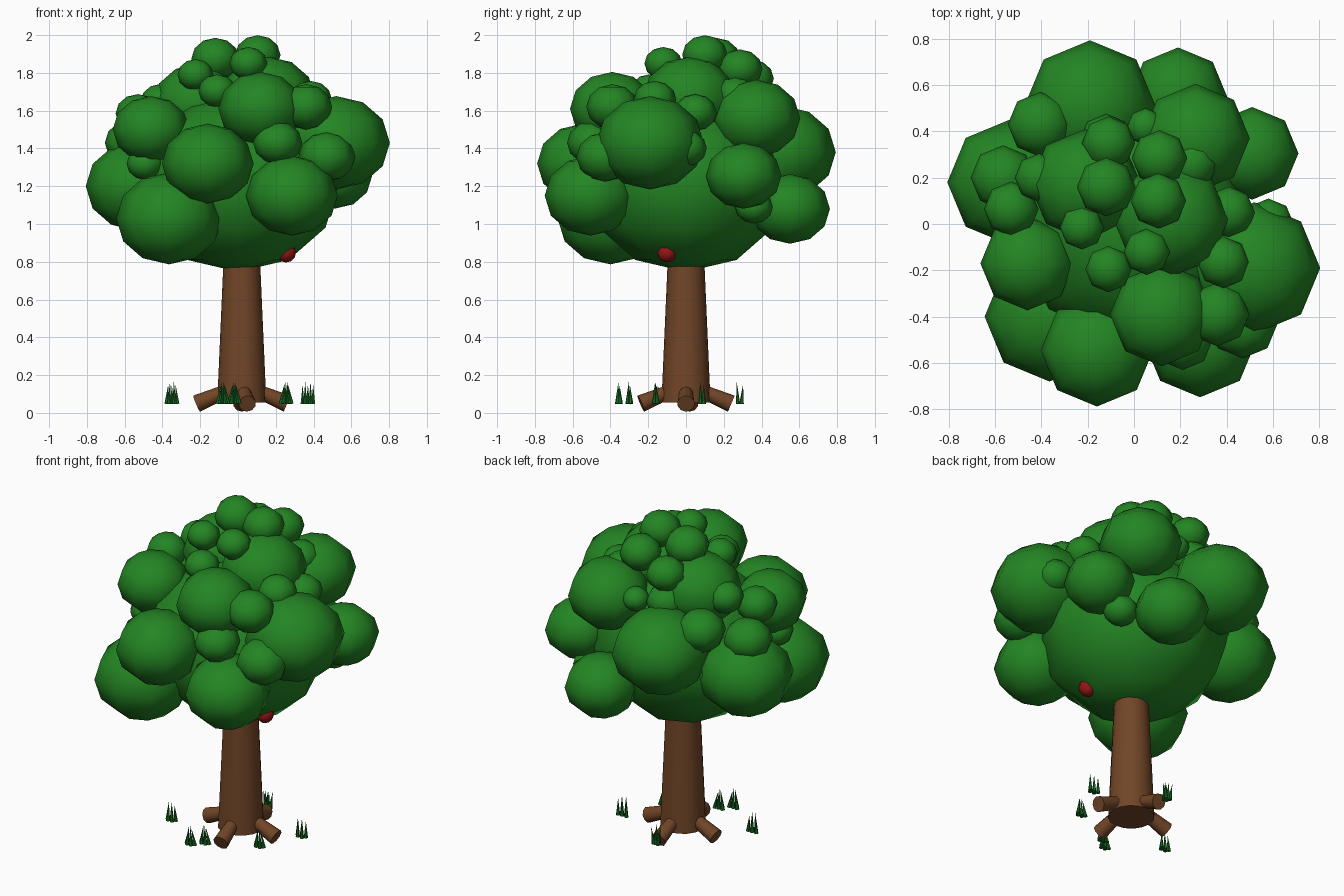
import bpy, math
from mathutils import Vector

def material(name, rgb):
    m = bpy.data.materials.new(name)
    m.diffuse_color = (*rgb, 1)
    return m

LEAF = material("leaf green", (0.017, 0.235, 0.017))
BARK = material("bark brown", (0.165, 0.060, 0.020))
GRASS = material("grass green", (0.008, 0.150, 0.016))
RED = material("fruit red", (0.30, 0.008, 0.008))

def finish(name, mat, angle=60):
    ob = bpy.context.object
    ob.name = name
    ob.data.materials.append(mat)
    bpy.ops.object.shade_smooth_by_angle(angle=math.radians(angle))
    return ob

def blob(name, x, y, z, r, mat=LEAF, squash=0.87):
    # eight-sided, slightly flattened ball
    bpy.ops.mesh.primitive_uv_sphere_add(segments=8, ring_count=6, radius=r, location=(x, y, z))
    bpy.context.object.scale.z = squash
    return finish(name, mat)

def rod(name, a, b, r1, r2, sides, mat):
    # tapered round bar from a to b
    a, b = Vector(a), Vector(b)
    d = b - a
    bpy.ops.mesh.primitive_cone_add(vertices=sides, radius1=r1, radius2=r2,
                                    depth=d.length, location=(a + b) / 2)
    bpy.context.object.rotation_euler = d.to_track_quat('Z', 'Y').to_euler()
    return finish(name, mat, 50)

# trunk and four roots
CX = 0.02
rod("trunk", (CX, 0, 0.055), (CX, 0, 0.85), 0.13, 0.095, 16, BARK)
for deg in (0, 90, 175, 277):
    c, s = math.cos(math.radians(deg)), math.sin(math.radians(deg))
    rod("root", (CX + 0.06 * c, 0.06 * s, 0.125), (CX + 0.24 * c, 0.24 * s, 0.049),
        0.034, 0.046, 10, BARK)

# core of the crown
blob("crown_core", 0, 0, 1.215, 0.535, squash=0.875)

# large foliage clusters
for p in [(-0.19, 0.51, 1.38, 0.283), (0.19, 0.55, 1.08, 0.212), (0.265, 0.37, 1.56, 0.235),
          (0.51, 0.305, 1.255, 0.2), (0.52, -0.19, 1.43, 0.284), (0.12, -0.39, 1.61, 0.224),
          (-0.16, -0.545, 1.32, 0.243), (-0.365, -0.4, 1.03, 0.28), (0.285, -0.505, 1.15, 0.243),
          (-0.535, 0.18, 1.2, 0.271), (-0.46, -0.17, 1.5, 0.203), (-0.21, 0.17, 1.64, 0.24),
          (0.16, 0.02, 1.67, 0.248)]:
    blob("large_foliage", *p)

# small foliage clusters on the top and between the large ones
for p in [(-0.565, 0.2, 1.43, 0.14), (-0.53, 0.065, 1.585, 0.118), (-0.405, 0.43, 1.53, 0.14),
          (-0.41, 0.2, 1.65, 0.105), (-0.11, 0.35, 1.77, 0.115), (0.105, 0.1, 1.895, 0.12),
          (0.11, 0.285, 1.82, 0.12), (-0.12, 0.16, 1.875, 0.127), (-0.225, -0.015, 1.79, 0.095),
          (-0.12, 0.36, 1.61, 0.115)]:
    blob("small_foliage", *p)
for p in [(0.055, -0.12, 1.85, 0.1), (-0.11, -0.195, 1.705, 0.1), (0.385, -0.165, 1.66, 0.112),
          (0.36, -0.39, 1.62, 0.138), (0.41, 0.05, 1.59, 0.112), (0.25, 0.26, 1.68, 0.11),
          (0.05, 0.42, 1.6, 0.08), (0.21, -0.5, 1.43, 0.13), (0.47, -0.43, 1.355, 0.15),
          (0.4, 0.36, 1.09, 0.1), (0.58, 0.0, 1.4, 0.11), (-0.49, -0.18, 1.32, 0.1)]:
    blob("small_foliage", *p)

# fruit barely peeking out under the crown
blob("fruit", 0.255, -0.1, 0.848, 0.052, RED, 1.0)

# grass tufts: x, y, how far the tips spread compared with the base
for x, y, spread in [(-0.35, -0.155, 0.7), (-0.08, -0.355, 0.3), (-0.02, -0.3, 0.3),
                     (0.255, -0.16, 0.35), (0.37, 0.085, 1.0), (0.0, 0.285, 1.9)]:
    base = 0.014 if spread < 1.5 else 0.007
    for k in range(5):
        o = (k - 2) * base
        dy = 0.009 * (-1) ** k
        rod("grass_blade", (x + o, y + dy, 0.048),
            (x + o * spread, y + dy * spread, 0.15 + 0.015 * (k % 2)), 0.012, 0.0, 6, GRASS)
